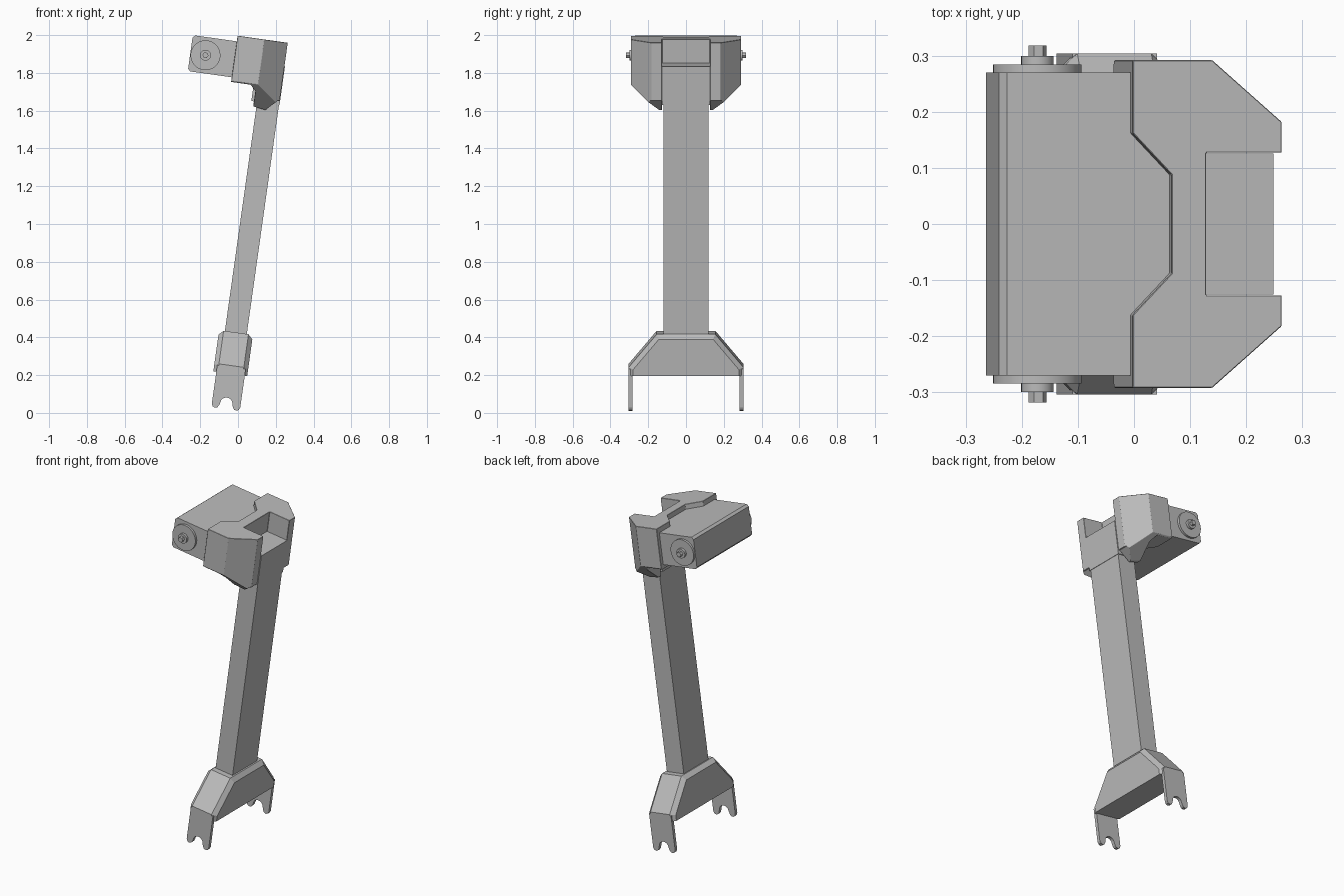
import bpy, bmesh, math
from mathutils import Vector

if "Cube" in bpy.data.objects:
    bpy.data.objects.remove(bpy.data.objects["Cube"], do_unlink=True)

TILT = math.radians(8)   # the whole assembly leans towards +x

grey = bpy.data.materials.new("plain grey")
grey.use_nodes = True
grey.diffuse_color = (0.5, 0.5, 0.5, 1)
grey.node_tree.nodes["Principled BSDF"].inputs["Base Color"].default_value = (0.5, 0.5, 0.5, 1)


def add_object(name, bm):
    bmesh.ops.recalc_face_normals(bm, faces=bm.faces)
    mesh = bpy.data.meshes.new(name)
    bm.to_mesh(mesh)
    bm.free()
    obj = bpy.data.objects.new(name, mesh)
    obj.data.materials.append(grey)
    obj.rotation_euler.y = TILT
    bpy.context.collection.objects.link(obj)
    return obj


def prism(name, pts, axis, a, b, offset=0, edge_rule=None):
    """Extrude a 2D outline along an axis from a to b; bevel edges picked by a rule."""
    place = {"x": lambda p, d: (d, p[0], p[1]),
             "y": lambda p, d: (p[0], d, p[1]),
             "z": lambda p, d: (p[0], p[1], d)}[axis]
    bm = bmesh.new()
    low = [bm.verts.new(place(p, a)) for p in pts]
    high = [bm.verts.new(place(p, b)) for p in pts]
    bm.faces.new(low)
    bm.faces.new(high)
    for i in range(len(pts)):
        j = (i + 1) % len(pts)
        bm.faces.new((low[i], low[j], high[j], high[i]))
    if offset:
        edges = [e for e in bm.edges if edge_rule(e.verts[0].co, e.verts[1].co)]
        bmesh.ops.bevel(bm, geom=edges, offset=offset, segments=1, affect='EDGES')
    return add_object(name, bm)


def rect(x0, x1, y0, y1):
    return [(x0, y0), (x1, y0), (x1, y1), (x0, y1)]


def mirrored(half):
    """Close an outline given for positive y by mirroring it: points are (y, z)."""
    return half + [(-y, z) for y, z in reversed(half)]


def apply_modifier(obj, mod):
    bpy.ops.object.select_all(action='DESELECT')
    bpy.context.view_layer.objects.active = obj
    obj.select_set(True)
    bpy.ops.object.modifier_apply(modifier=mod.name)


# Square shaft and the slightly wider socket block at its top
prism("shaft", rect(-0.129, -0.012, -0.12, 0.12), "z", 0.38, 1.66)
prism("shaft_socket", rect(-0.16, -0.009, -0.126, 0.126), "z", 1.645, 1.85)

# Long box at the top with chamfered outer edges
c = 0.013
prism("top_box", [(-0.515, 1.755 + c), (-0.515 + c, 1.755), (-0.15, 1.755), (-0.15, 1.947),
                  (-0.515 + c, 1.947), (-0.515, 1.947 - c)], "y", -0.27, 0.27)

# Bracket: plan outline trimmed by its side outline and its end outline
plan_half = [(-0.21, 0.088), (-0.28, 0.162), (-0.28, 0.292), (-0.137, 0.292),
             (-0.012, 0.182), (-0.012, 0.127), (-0.148, 0.127)]
plan = plan_half + [(x, -y) for x, y in reversed(plan_half)]
bracket = prism("bracket", plan, "z", 1.5, 1.977)
side = [(-0.4, 2.1), (-0.4, 1.73), (-0.176, 1.73), (-0.146, 1.70), (-0.146, 1.618),
        (-0.08, 1.608), (-0.022, 1.665), (0.1, 1.69), (0.1, 2.1)]
ends = mirrored([(0.4, 2.1), (0.4, 1.83), (0.29, 1.735), (0.14, 1.606)])
trims = [prism("side_trim", side, "y", -0.5, 0.5), prism("end_trim", ends, "x", -0.6, 0.3)]
for trim in trims:
    mod = bracket.modifiers.new("trim", 'BOOLEAN')
    mod.operation = 'INTERSECT'
    mod.solver = 'EXACT'
    mod.object = trim
    bpy.context.view_layer.update()
    apply_modifier(bracket, mod)
    bpy.data.objects.remove(trim, do_unlink=True)
bev = bracket.modifiers.new("chamfer", 'BEVEL')
bev.width = 0.011
bev.segments = 1
bev.limit_method = 'ANGLE'
bev.angle_limit = math.radians(40)
apply_modifier(bracket, bev)

# Pivot on each end of the box: disc, collar and hexagonal pin
for tag, s in (("left", 1), ("right", -1)):
    for part, r, n, y0, y1 in (("pivot_disc", 0.079, 40, 0.265, 0.284),
                               ("pivot_collar", 0.029, 24, 0.28, 0.299),
                               ("pivot_pin", 0.016, 6, 0.29, 0.318)):
        ring = [(-0.434 + r * math.cos(2 * math.pi * i / n),
                 1.851 + r * math.sin(2 * math.pi * i / n)) for i in range(n)]
        obj = prism(part + "_" + tag, ring, "y", s * y0, s * y1)
        if n > 6:
            bpy.ops.object.select_all(action='DESELECT')
            bpy.context.view_layer.objects.active = obj
            obj.select_set(True)
            bpy.ops.object.shade_smooth_by_angle(angle=math.radians(30))

# Flared foot: chamfered around both broad faces except along the underside
foot = mirrored([(0.304, 0.2), (0.304, 0.243), (0.155, 0.42)])


def foot_edges(p, q):
    return abs(p.x - q.x) < 1e-4 and not (p.z < 0.21 and q.z < 0.21)


prism("foot", foot, "x", -0.16, 0.021, 0.024, foot_edges)

# Forked prongs below the foot, with a round-topped slot and rounded tips
mid = -0.068
prong = [(-0.144, 0.235), (-0.144, 0.03), (-0.138, 0.016), (-0.126, 0.01), (-0.113, 0.014),
         (-0.105, 0.025)]
for i in range(9):
    t = math.pi * (1 - i / 8)
    prong.append((mid + 0.032 * math.cos(t), 0.042 + 0.03 * math.sin(t)))
prong += [(2 * mid - x, z) for x, z in reversed(prong[:6])]
for tag, s in (("left", 1), ("right", -1)):
    prism("prong_" + tag, prong, "y", s * 0.284, s * 0.304)
